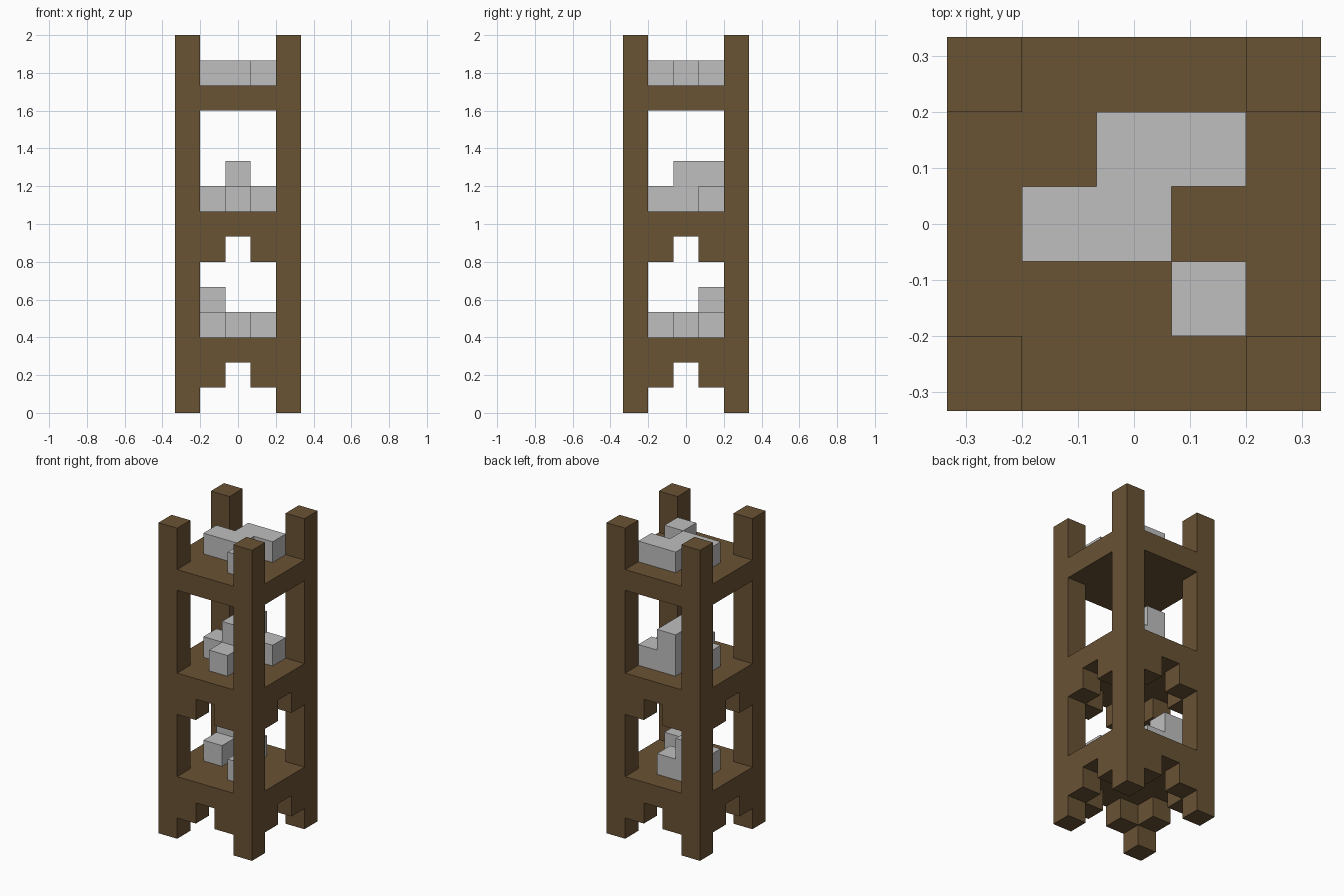
import bpy
import bmesh
from itertools import product
from mathutils import Vector

cube = bpy.data.objects.get("Cube")
if cube:
    bpy.data.objects.remove(cube, do_unlink=True)

UNIT = 2 / 15  # edge of one cubic module


def make_material(name, rgb):
    mat = bpy.data.materials.new(name)
    mat.use_nodes = True
    color = (*rgb, 1)
    mat.diffuse_color = color
    mat.node_tree.nodes["Principled BSDF"].inputs["Base Color"].default_value = color
    return mat


wood = make_material("brown_wood", (0.141, 0.084, 0.034))
stone = make_material("light_grey_stone", (0.52, 0.52, 0.52))


def build_modules(name, cells, mat):
    """Fuse cubic modules into one clean shell without inner faces."""
    cells = set(cells)
    bm = bmesh.new()
    for cell in cells:
        center = Vector(cell) + Vector((0, 0, 0.5))
        for axis, sign in product(range(3), (-1, 1)):
            n = Vector((0, 0, 0))
            n[axis] = sign
            if tuple(int(c + d) for c, d in zip(cell, n)) in cells:
                continue
            u = Vector((n.y, n.z, n.x))
            v = n.cross(u)
            corners = (-u - v, u - v, u + v, v - u)
            bm.faces.new([bm.verts.new((center + (n + c) / 2) * UNIT) for c in corners])
    bmesh.ops.remove_doubles(bm, verts=bm.verts, dist=UNIT / 100)
    bmesh.ops.dissolve_limit(bm, angle_limit=0.01, verts=bm.verts, edges=bm.edges)
    mesh = bpy.data.meshes.new(name)
    bm.to_mesh(mesh)
    bm.free()
    mesh.materials.append(mat)
    obj = bpy.data.objects.new(name, mesh)
    bpy.context.collection.objects.link(obj)
    return obj


# Frame: four corner posts, three full shelves, brackets under the lower two
frame = set(product((-2, 2), (-2, 2), range(15)))
for level in (2, 7, 12):
    frame |= set(product(range(-2, 3), range(-2, 3), [level]))
for level in (1, 6):
    frame |= set(product((-1, 1), (-2, 2), [level]))
    frame |= set(product((-2, 2), (-1, 1), [level]))
build_modules("wooden_frame", frame, wood)


# Stone blocks on each shelf: plan patterns, back row first
def pattern(rows, level):
    return {(x - 1, 1 - y, level) for y, row in enumerate(rows)
            for x, mark in enumerate(row) if mark == "#"}


build_modules("lower_blocks",
              pattern(("##.", "#..", "..#"), 3) | pattern(("#..",), 4), stone)
build_modules("middle_blocks",
              pattern((".##", "##.", ".#."), 8) | pattern((".#.", ".#."), 9), stone)
build_modules("upper_blocks",
              pattern((".##", "##.", "..#"), 13), stone)
